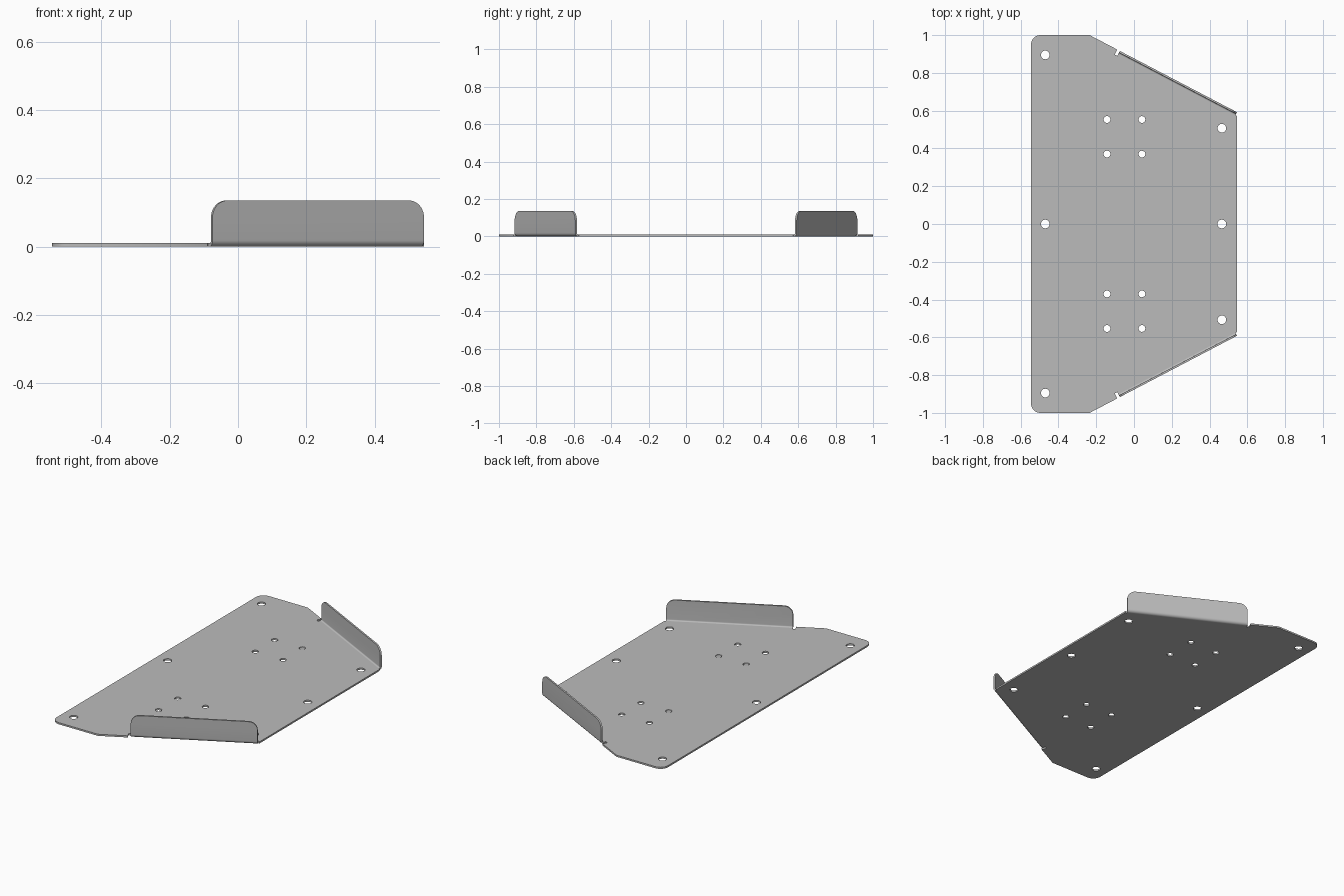
import bpy, bmesh, math
from mathutils import Vector

if "Cube" in bpy.data.objects:
    bpy.data.objects.remove(bpy.data.objects["Cube"])

THICK = 0.01      # sheet thickness
BEND = 0.018      # outer bend radius
HALF = 0.545      # half width in x
TOP = 0.135       # flange height
START = Vector((-0.235, 1.0, 0))
END = Vector((HALF, 0.592, 0))
LENGTH = (END - START).length
ALONG = (END - START).normalized()
OUT = Vector((-ALONG.y, ALONG.x, 0))
U0 = 0.181        # where the flange starts along the slanted edge
UP = Vector((0, 0, 1))

metal = bpy.data.materials.new("grey sheet metal")
metal.use_nodes = True
colour = (0.5, 0.5, 0.5, 1)
metal.diffuse_color = colour
metal.node_tree.nodes["Principled BSDF"].inputs["Base Color"].default_value = colour


def edge_point(u, off=0, z=0):
    """Point along the slanted edge, offset outward, at height z."""
    return START + ALONG * u + OUT * off + UP * z


def arc(cx, cy, r, a0, a1, n):
    return [(cx + r * math.cos(math.radians(a0 + (a1 - a0) * i / n)),
             cy + r * math.sin(math.radians(a0 + (a1 - a0) * i / n))) for i in range(n + 1)]


def prism(bm, loops, direction):
    """Fill an outline (with optional holes) and extrude it into a solid."""
    edges = []
    for loop in loops:
        vs = [bm.verts.new(p) for p in loop]
        edges += [bm.edges.new((vs[i - 1], vs[i])) for i in range(len(vs))]
    if len(loops) == 1:
        faces = [bm.faces.new(vs)]
    else:
        fill = bmesh.ops.triangle_fill(bm, edges=edges, use_beauty=True)
        faces = [g for g in fill["geom"] if isinstance(g, bmesh.types.BMFace)]
    ext = bmesh.ops.extrude_face_region(bm, geom=faces, use_keep_orig=True)
    bmesh.ops.translate(bm, vec=direction,
                        verts=[g for g in ext["geom"] if isinstance(g, bmesh.types.BMVert)])


def make_object(name, bm):
    bmesh.ops.recalc_face_normals(bm, faces=bm.faces)
    mesh = bpy.data.meshes.new(name)
    bm.to_mesh(mesh)
    bm.free()
    mesh.materials.append(metal)
    ob = bpy.data.objects.new(name, mesh)
    bpy.context.collection.objects.link(ob)
    bpy.ops.object.select_all(action='DESELECT')
    ob.select_set(True)
    bpy.context.view_layer.objects.active = ob
    bpy.ops.object.shade_smooth_by_angle(angle=math.radians(30))
    return ob


# Base plate: half outline with relief slit beside the flange, then mirrored
half = [Vector((x, y, 0)) for x, y in arc(-HALF + 0.05, 0.95, 0.05, 180, 90, 8)]
slope = math.atan2(-ALONG.y, ALONG.x)
half += [START, edge_point(U0 - 0.016), edge_point(U0 - 0.016, -0.03),
         edge_point(U0, -0.03), edge_point(U0, -BEND),
         edge_point(LENGTH + BEND * math.tan(slope), -BEND)]
outline = half + [Vector((p.x, -p.y, 0)) for p in reversed(half)]

# Mounting holes
holes = [(-0.47, 0, 0.023), (0.465, 0, 0.023)]
for s in (1, -1):
    holes += [(-0.47, s * 0.895, 0.023), (0.465, s * 0.507, 0.023)]
    holes += [(x, s * y, 0.018) for x in (-0.143, 0.042) for y in (0.37, 0.553)]
loops = [outline]
for x, y, r in holes:
    loops.append([Vector((px, py, 0)) for px, py in arc(x, y, r, 0, 360, 24)[:-1]])

bm = bmesh.new()
prism(bm, loops, UP * THICK)
make_object("base_plate", bm)

# Side flange: curved bend strip plus rounded upright panel
bm = bmesh.new()
section = arc(-BEND, BEND, BEND, -90, 0, 8) + arc(-BEND, BEND, BEND - THICK, 0, -90, 8)
prism(bm, [[edge_point(U0, off, z) for off, z in section]], ALONG * (LENGTH - U0))
R = 0.05
panel = [(U0, BEND), (LENGTH, BEND)]
panel += arc(LENGTH - R, TOP - R, R, 0, 90, 10) + arc(U0 + R, TOP - R, R, 90, 180, 10)
prism(bm, [[edge_point(u, 0, z) for u, z in panel]], OUT * -THICK)

# Remove the inner faces where bend and panel meet, then weld
inner = [f for f in bm.faces if all(abs(v.co.z - BEND) < 1e-5 for v in f.verts)]
bmesh.ops.delete(bm, geom=inner, context='FACES_ONLY')
bmesh.ops.remove_doubles(bm, verts=bm.verts, dist=1e-5)
flange = make_object("side_flanges", bm)
mirror = flange.modifiers.new("mirror", 'MIRROR')
mirror.use_axis = (False, True, False)
mirror.use_mirror_merge = False
